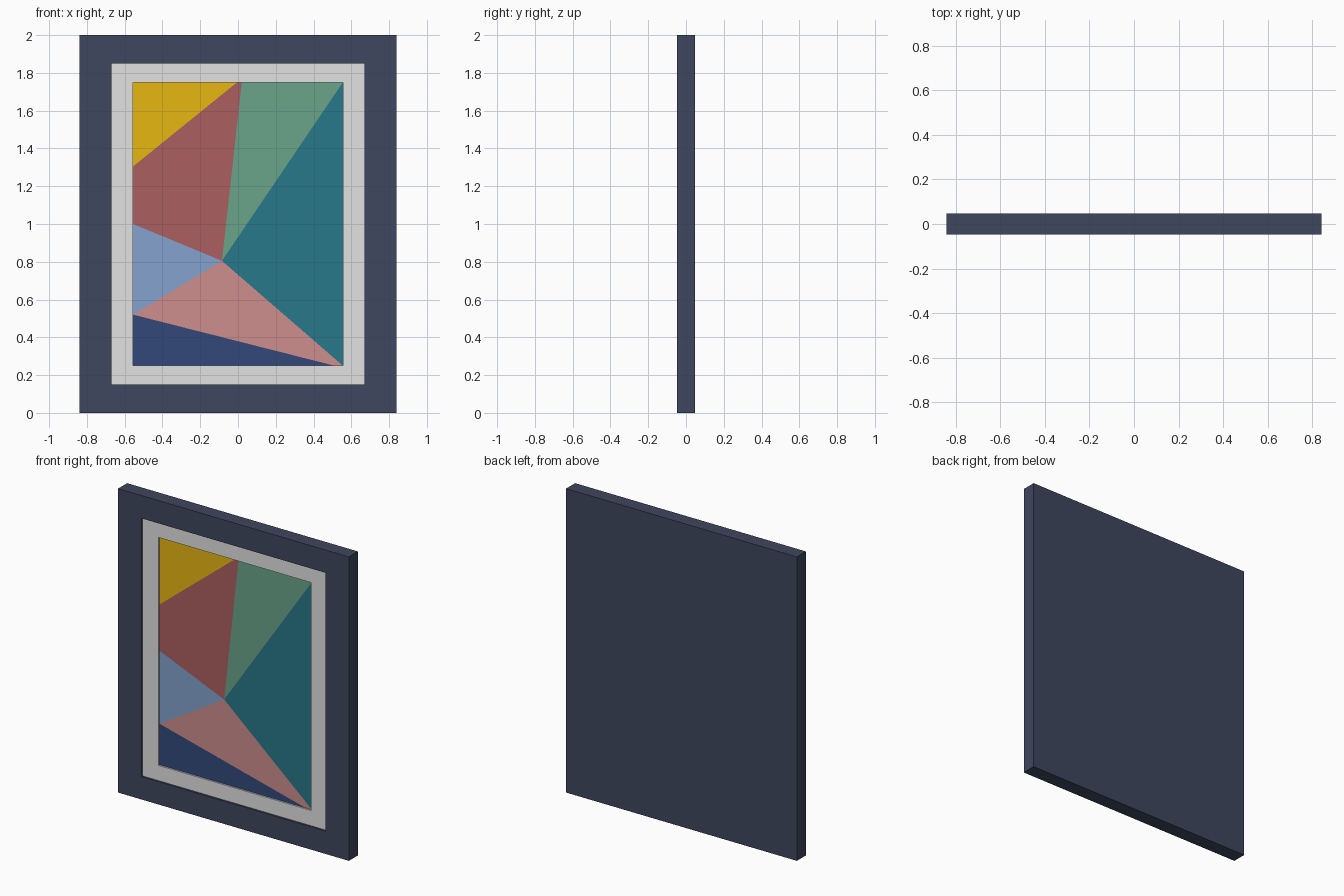
import bpy
import bmesh

if "Cube" in bpy.data.objects:
    bpy.data.objects.remove(bpy.data.objects["Cube"])


def linear(byte):
    c = byte / 255
    return c / 12.92 if c < 0.04045 else ((c + 0.055) / 1.055) ** 2.4


def material(name, *rgb):
    color = (*[linear(v) for v in rgb], 1)
    mat = bpy.data.materials.new(name)
    mat.diffuse_color = color
    mat.use_nodes = True
    bsdf = next(n for n in mat.node_tree.nodes if n.type == 'BSDF_PRINCIPLED')
    bsdf.inputs["Base Color"].default_value = color
    return mat


def finish(bm, name, mats):
    mesh = bpy.data.meshes.new(name)
    bm.to_mesh(mesh)
    bm.free()
    for mat in mats:
        mesh.materials.append(mat)
    obj = bpy.data.objects.new(name, mesh)
    bpy.context.collection.objects.link(obj)
    return obj


def nested_rectangles(name, steps, mat, closed_ring=False):
    """Bridge rectangles given as (half width, bottom, top, depth)."""
    bm = bmesh.new()
    loops = [[bm.verts.new(p) for p in
              ((-hx, y, z0), (hx, y, z0), (hx, y, z1), (-hx, y, z1))]
             for hx, z0, z1, y in steps]
    pairs = list(zip(loops, loops[1:]))
    if closed_ring:
        pairs.append((loops[-1], loops[0]))
    else:
        bm.faces.new(loops[0])
        bm.faces.new(loops[-1])
    for a, b in pairs:
        for i in range(4):
            j = (i + 1) % 4
            bm.faces.new((a[i], a[j], b[j], b[i]))
    bmesh.ops.recalc_face_normals(bm, faces=bm.faces)
    return finish(bm, name, [mat])


# Depth layers
FRONT, MAT_Y, ART_Y, FLOOR, BACK = -0.047, -0.034, -0.023, -0.017, 0.047
outer = (0.84, 0, 2)
opening = (0.67, 0.15, 1.85)
window = (0.555, 0.25, 1.75)

# Frame with a closed back and a shallow front recess
nested_rectangles("frame", [(*outer, BACK), (*outer, FRONT),
                            (*opening, FRONT), (*opening, FLOOR)],
                  material("slate frame", 62, 71, 94))

# Pale mount around the artwork
nested_rectangles("mount", [(*opening, FLOOR), (*opening, MAT_Y),
                            (*window, MAT_Y), (*window, FLOOR)],
                  material("pale mount", 226, 226, 226), closed_ring=True)

# Artwork: flat coloured facets meeting at a hub
hx, low, high = window
hub = (-0.085, 0.805)
left_high, left_mid, left_low = (-hx, 1.305), (-hx, 1.0), (-hx, 0.52)
top_a, top_b = (-0.005, high), (0.02, high)
base = (0.51, low)
top_left, top_right = (-hx, high), (hx, high)
base_left, base_right = (-hx, low), (hx, low)

facets = [
    (material("yellow", 235, 186, 19), [left_high, top_a, top_left]),
    (material("brick red", 171, 94, 94),
     [left_mid, hub, top_b, top_a, left_high]),
    (material("sage green", 106, 164, 138), [hub, top_right, top_b]),
    (material("teal", 40, 120, 138), [hub, base_right, top_right]),
    (material("sky blue", 131, 162, 207), [left_low, hub, left_mid]),
    (material("dusty pink", 207, 141, 141),
     [left_low, base, base_right, hub]),
    (material("navy", 52, 73, 122), [base_left, base, left_low]),
]
bm = bmesh.new()
corners = {}
for index, (_, outline) in enumerate(facets):
    for x, z in outline:
        if (x, z) not in corners:
            corners[x, z] = bm.verts.new((x, ART_Y, z))
    face = bm.faces.new([corners[p] for p in outline])
    face.material_index = index
finish(bm, "artwork", [mat for mat, _ in facets])
